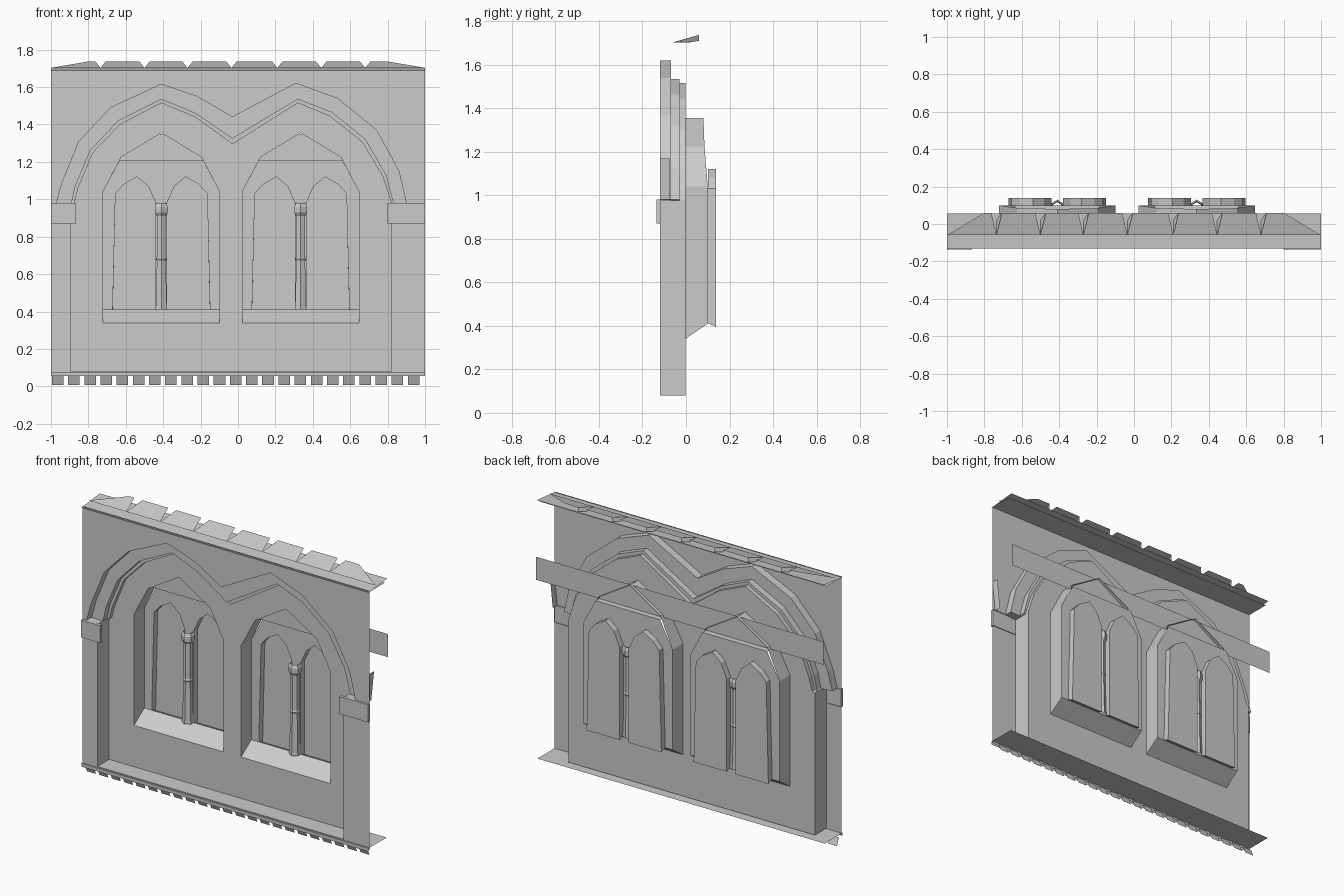
import bpy, bmesh
from mathutils import Vector

if "Cube" in bpy.data.objects:
    bpy.data.objects.remove(bpy.data.objects["Cube"])


def finish(name, bm, face_front=True):
    bmesh.ops.remove_doubles(bm, verts=bm.verts, dist=0.0005)
    bmesh.ops.recalc_face_normals(bm, faces=bm.faces)
    # open shells: make the front-parallel faces look towards -y
    if face_front and sum(f.normal.y * f.calc_area() for f in bm.faces) > 0:
        bmesh.ops.reverse_faces(bm, faces=bm.faces)
    me = bpy.data.meshes.new(name)
    bm.to_mesh(me)
    bm.free()
    ob = bpy.data.objects.new(name, me)
    bpy.context.collection.objects.link(ob)
    return ob


def sheet(bm, loops, y):
    """Flat upright face at depth y; loops after the first are holes."""
    edges = []
    for loop in loops:
        vs = [bm.verts.new((x, y, z)) for x, z in loop]
        edges += [bm.edges.new((vs[i - 1], vs[i])) for i in range(len(vs))]
    bmesh.ops.triangle_fill(bm, edges=edges, use_beauty=True, normal=Vector((0, -1, 0)))


def bridge(bm, a, ya, b, yb):
    """Closed band of quads between two outlines; ya/yb may be lists."""
    n = len(a)
    ya = ya if isinstance(ya, list) else [ya] * n
    yb = yb if isinstance(yb, list) else [yb] * n
    va = [bm.verts.new((p[0], y, p[1])) for p, y in zip(a, ya)]
    vb = [bm.verts.new((p[0], y, p[1])) for p, y in zip(b, yb)]
    for i in range(n):
        if (va[i].co - vb[i].co).length + (va[i - 1].co - vb[i - 1].co).length > 0.001:
            bm.faces.new((va[i - 1], va[i], vb[i], vb[i - 1]))


def quad(bm, *pts):
    bm.faces.new([bm.verts.new(p) for p in pts])


def rect(x0, z0, x1, z1):
    return [(x0, z0), (x0, z1), (x1, z1), (x1, z0)]


def strip(name, profile):
    """Thin sheet along the whole width from a y/z polyline."""
    bm = bmesh.new()
    for (y0, z0), (y1, z1) in zip(profile, profile[1:]):
        quad(bm, (-1, y0, z0), (1, y0, z0), (1, y1, z1), (-1, y1, z1))
    return finish(name, bm, False)


# Outlines of the twin-arch recess, outer to inner
def opening(arch):
    return [(-0.895, 0.08), (-0.895, 0.975)] + arch + [(0.82, 0.975), (0.82, 0.08)]


arch_outer = [(-0.97, 0.98), (-0.94, 1.09), (-0.85, 1.31), (-0.68, 1.49), (-0.41, 1.615),
              (-0.22, 1.55), (-0.03, 1.44), (0.31, 1.62), (0.53, 1.54), (0.74, 1.37),
              (0.86, 1.15), (0.90, 0.98)]
arch_mid = [(-0.89, 0.98), (-0.87, 1.07), (-0.79, 1.26), (-0.64, 1.42), (-0.41, 1.535),
            (-0.23, 1.46), (-0.03, 1.325), (0.32, 1.535), (0.50, 1.465), (0.68, 1.32),
            (0.79, 1.13), (0.83, 0.98)]
arch_inner = [(-0.875, 0.98), (-0.855, 1.06), (-0.775, 1.25), (-0.63, 1.40), (-0.41, 1.515),
              (-0.23, 1.44), (-0.03, 1.295), (0.32, 1.515), (0.49, 1.445), (0.665, 1.305),
              (0.775, 1.12), (0.82, 0.98)]
L0, L1, L2 = opening(arch_outer), opening(arch_mid), opening(arch_inner)
RECESS = -0.003

# Front wall face
bm = bmesh.new()
sheet(bm, [rect(-1, 0.06, 1, 1.69), L0], -0.12)
finish("front_wall", bm)

# Stepped arch moulding and pilaster returns
bm = bmesh.new()
steps = [(L0, -0.12), (L0, -0.07), (L1, -0.07), (L1, -0.03), (L2, -0.03), (L2, RECESS)]
for (a, ya), (b, yb) in zip(steps, steps[1:]):
    bridge(bm, a, ya, b, yb)
finish("arch_moulding", bm)

# Window outlines, relative to the window centre: straight reveals, sloping sill
head = [(-0.312, 1.04), (-0.215, 1.225), (0, 1.355), (0.215, 1.225), (0.312, 1.04)]
win_front = [(-0.312, 0.34)] + head + [(0.312, 0.34)]
win_back = [(-0.312, 0.41)] + head + [(0.312, 0.41)]
panel = [(-0.312, 0.41), (-0.312, 1.04), (-0.225, 1.205),
         (0.225, 1.205), (0.312, 1.04), (0.312, 0.41)]
lancet = [(0.03, 0.412), (0.03, 0.98), (0.07, 1.07), (0.13, 1.12), (0.20, 1.08),
          (0.245, 1.03), (0.26, 0.412)]
centres = (-0.41, 0.335)


def moved(loop, cx, s=1):
    return [(s * x + cx, z) for x, z in loop]


# Recessed wall with two window holes
bm = bmesh.new()
sheet(bm, [L2] + [moved(win_front, c) for c in centres], RECESS)
finish("recessed_wall", bm)

for side, c in zip(("left", "right"), centres):
    # Window reveal with sill
    bm = bmesh.new()
    depth = [0.1, 0.1, 0.085, 0.08, 0.085, 0.1, 0.1]
    bridge(bm, moved(win_front, c), RECESS, moved(win_back, c), depth)
    # Tracery panel and twin lancet niches
    niches = [moved(lancet, c, s) for s in (-1, 1)]
    sheet(bm, [moved(panel, c)] + niches, 0.1)
    # Ledge joining the panel to the rear band
    quad(bm, (c - 0.225, 0.063, 1.205), (c + 0.225, 0.063, 1.205),
         (c + 0.225, 0.1, 1.205), (c - 0.225, 0.1, 1.205))
    for ln in niches:
        back = [(x, 0.395 if z < 0.5 else z) for x, z in ln]
        bridge(bm, ln, 0.1, back, 0.138)
        sheet(bm, [back], 0.138)
    finish(side + "_window", bm)

    # Six-sided column with ring and capital
    bm = bmesh.new()
    rings = [(0.41, 0.036), (0.43, 0.034), (0.67, 0.027), (0.68, 0.032), (0.69, 0.027),
             (0.91, 0.026), (0.93, 0.040), (0.96, 0.040), (0.98, 0.030)]
    for (z0, r0), (z1, r1) in zip(rings, rings[1:]):
        cone = bmesh.ops.create_cone(bm, cap_ends=False, segments=6,
                                     radius1=r0, radius2=r1, depth=z1 - z0)
        bmesh.ops.translate(bm, verts=cone["verts"], vec=(c, 0.09, (z0 + z1) / 2))
    finish(side + "_column", bm, False)

# Pilaster capitals: shallow blocks on the wall face
for name, x0, x1 in (("left_capital", -1, -0.865), ("right_capital", 0.80, 1)):
    bm = bmesh.new()
    block = rect(x0, 0.87, x1, 0.98)
    sheet(bm, [block], -0.135)
    bridge(bm, block, -0.135, block, -0.115)
    finish(name, bm)

# Sliver of the neighbouring arch at the right edge
bm = bmesh.new()
quad(bm, (0.98, -0.12, 0.98), (1, -0.12, 1.17), (1, -0.075, 1.17), (0.98, -0.075, 0.98))
finish("right_arch_stub", bm, False)

# Long band behind the window heads
strip("rear_band", [(0.063, 1.205), (0.063, 1.35)])

# Base and top ledges
strip("base_ledge", [(-0.13, 0.055), (-0.13, 0.075), (0.05, 0.075)])
strip("top_ledge", [(0.03, 1.685), (-0.13, 1.685), (0.055, 1.703)])

# Tilted dentils along the base
bm = bmesh.new()
for i in range(23):
    x = -0.995 + i * 0.0865
    quad(bm, (x, -0.10, 0.055), (x + 0.062, -0.10, 0.055),
         (x + 0.062, -0.08, 0.008), (x, -0.08, 0.008))
finish("base_dentils", bm)

# Sloping tiles on top: six between notches, the outer two running out to the corners
bm = bmesh.new()
notches = [-1, -0.735, -0.5, -0.27, -0.035, 0.21, 0.445, 0.68, 1]
for i, (a, b) in enumerate(zip(notches, notches[1:])):
    l = a + (0.2 if i == 0 else 0.028)
    r = b - (0.2 if i == 7 else 0.028)
    quad(bm, (a, -0.06, 1.703), (b, -0.06, 1.703), (r, 0.06, 1.737), (l, 0.06, 1.737))
    if 0 < i < 8:
        # notch cheek
        quad(bm, (a, -0.06, 1.703), (l, 0.06, 1.737), (l, 0.06, 1.71), (a, 0.02, 1.703))
finish("top_tiles", bm, False)
